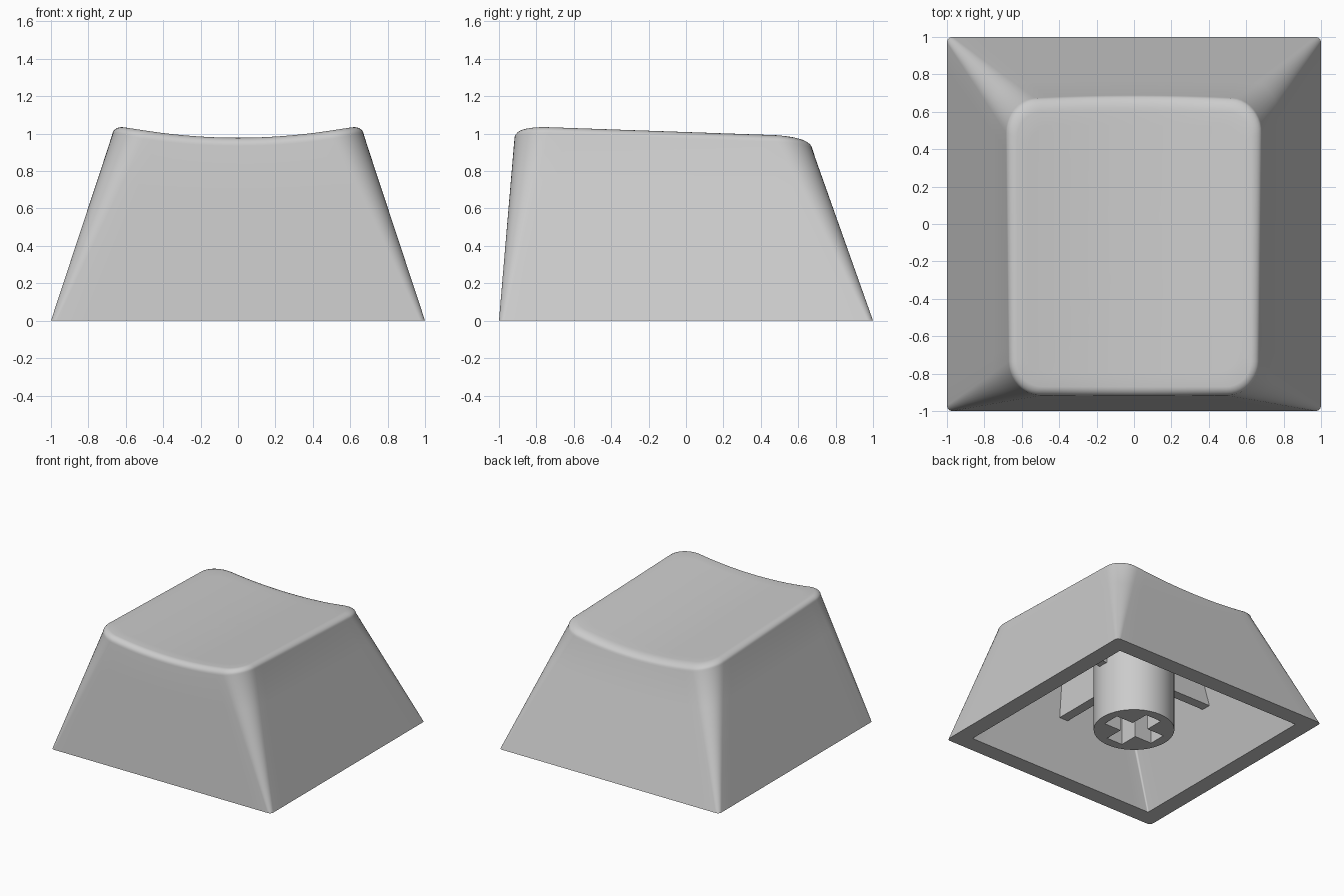
import bpy, bmesh, math
from mathutils import Vector

cube = bpy.data.objects.get("Cube")
if cube:
    bpy.data.objects.remove(cube, do_unlink=True)

GREY = 0.6
plastic = bpy.data.materials.new("grey_plastic")
plastic.use_nodes = True
plastic.diffuse_color = (GREY, GREY, GREY, 1)
plastic.node_tree.nodes["Principled BSDF"].inputs["Base Color"].default_value = (GREY, GREY, GREY, 1)


def finish(bm, name):
    """Turn a bmesh into a smooth shaded object."""
    bmesh.ops.recalc_face_normals(bm, faces=bm.faces)
    mesh = bpy.data.meshes.new(name)
    bm.to_mesh(mesh)
    bm.free()
    mesh.materials.append(plastic)
    obj = bpy.data.objects.new(name, mesh)
    bpy.context.collection.objects.link(obj)
    bpy.ops.object.select_all(action='DESELECT')
    obj.select_set(True)
    bpy.context.view_layer.objects.active = obj
    bpy.ops.object.shade_smooth_by_angle(angle=math.radians(30))
    return obj


def outline(half_x, front, back, r, z=0.0, arc=10, side=14):
    """Rounded rectangle with a fixed number of points."""
    centres = [(half_x - r, back - r), (r - half_x, back - r),
               (r - half_x, front + r), (half_x - r, front + r)]
    corners = []
    for i, (cx, cy) in enumerate(centres):
        angles = [math.pi / 2 * (i + k / arc) for k in range(arc + 1)]
        corners.append([Vector((cx + r * math.cos(a), cy + r * math.sin(a), z)) for a in angles])
    points = []
    for i, corner in enumerate(corners):
        nxt = corners[(i + 1) % 4][0]
        points += corner + [corner[-1].lerp(nxt, k / side) for k in range(1, side)]
    return points


def dish(p):
    """Height of the sloping, hollowed top surface."""
    return 1.035 - 0.035 * (p.y + 0.78) - 0.06 * (1 - (p.x / 0.62) ** 2)


def bridge(bm, a, b):
    for i in range(len(a)):
        j = (i + 1) % len(a)
        bm.faces.new((a[i], a[j], b[j], b[i]))


# Outer shell: sloping walls, rounded top edge, hollowed top
FILLET = 0.045
TOP = (0.67, -0.915, 0.645, 0.18)
base = outline(1, -1, 1, 0.03)
top = outline(*TOP, z=1)
inner_top = outline(TOP[0] - FILLET, TOP[1] + FILLET, TOP[2] - FILLET, TOP[3] - FILLET)
for p in inner_top:
    p.z = dish(p)
wall_end = [b.lerp(t, dish(t) - FILLET) for b, t in zip(base, top)]

rings = [[b.lerp(w, k / 4) for b, w in zip(base, wall_end)] for k in range(5)]
for k in range(1, 7):
    a = math.pi / 2 * k / 6
    ring = []
    for w, t in zip(wall_end, inner_top):
        p = w.lerp(t, 1 - math.cos(a))
        p.z = w.z + (t.z - w.z) * math.sin(a)
        ring.append(p)
    rings.append(ring)
middle = Vector((0, (TOP[1] + TOP[2]) / 2, 0))
for k in range(1, 10):
    ring = [p.lerp(middle, k / 10) for p in inner_top]
    for p in ring:
        p.z = dish(p)
    rings.append(ring)

# Cavity: walls parallel to the outside, flat ceiling
RIM, CEILING = 0.863, 0.8
cavity = [outline(RIM, -RIM, RIM, 0.01),
          outline(RIM - 0.33 * CEILING, -RIM + 0.085 * CEILING, RIM - 0.355 * CEILING, 0.02, CEILING)]

bm = bmesh.new()
outside = [[bm.verts.new(p) for p in ring] for ring in rings]
inside = [[bm.verts.new(p) for p in ring] for ring in cavity]
loops = inside[::-1] + outside
for a, b in zip(loops, loops[1:]):
    bridge(bm, a, b)
bm.faces.new(inside[-1])
middle.z = dish(middle)
tip = bm.verts.new(middle)
last = outside[-1]
for i in range(len(last)):
    bm.faces.new((last[i], last[(i + 1) % len(last)], tip))
finish(bm, "cap_shell")

# Stem: round post with a cross-shaped socket
STEM_R, STEM_Z, SOCKET = 0.304, 0.015, 0.45
ARM, SLOT = 0.228, 0.072
quarter = [(ARM, -SLOT), (ARM, SLOT), (SLOT, SLOT)]
cross = []
for turn in range(4):
    c, s = round(math.cos(turn * math.pi / 2)), round(math.sin(turn * math.pi / 2))
    cross += [(x * c - y * s, x * s + y * c) for x, y in quarter]
circle = [(STEM_R * math.cos(2 * math.pi * i / 48), STEM_R * math.sin(2 * math.pi * i / 48)) for i in range(48)]

bm = bmesh.new()
edges = []
for points, height in ((circle, CEILING + 0.02), (cross, SOCKET)):
    low = [bm.verts.new((x, y, STEM_Z)) for x, y in points]
    high = [bm.verts.new((x, y, height)) for x, y in points]
    bridge(bm, low, high)
    bm.faces.new(high)
    edges += [bm.edges.get((low[i - 1], low[i])) for i in range(len(low))]
bmesh.ops.triangle_fill(bm, edges=edges, use_beauty=True)
finish(bm, "stem")

# Ribs: four plates from the stem to the cavity walls
RIB_Z, RIB_T = 0.47, 0.04
for name, direction, reach, slope in (("left_rib", (1, 0), RIM, 0.33), ("right_rib", (-1, 0), RIM, 0.33),
                                      ("front_rib", (0, -1), RIM, 0.085), ("back_rib", (0, 1), RIM, 0.355)):
    along = Vector((*direction, 0))
    across = Vector((-along.y, along.x, 0)) * RIB_T
    profile = [(0.28, RIB_Z), (reach - slope * RIB_Z + 0.01, RIB_Z),
               (reach - slope * CEILING + 0.01, CEILING + 0.01), (0.28, CEILING + 0.01)]
    bm = bmesh.new()
    sides = [[bm.verts.new(along * d + across * s + Vector((0, 0, z))) for d, z in profile] for s in (-1, 1)]
    bridge(bm, *sides)
    for side in sides:
        bm.faces.new(side)
    finish(bm, name)
